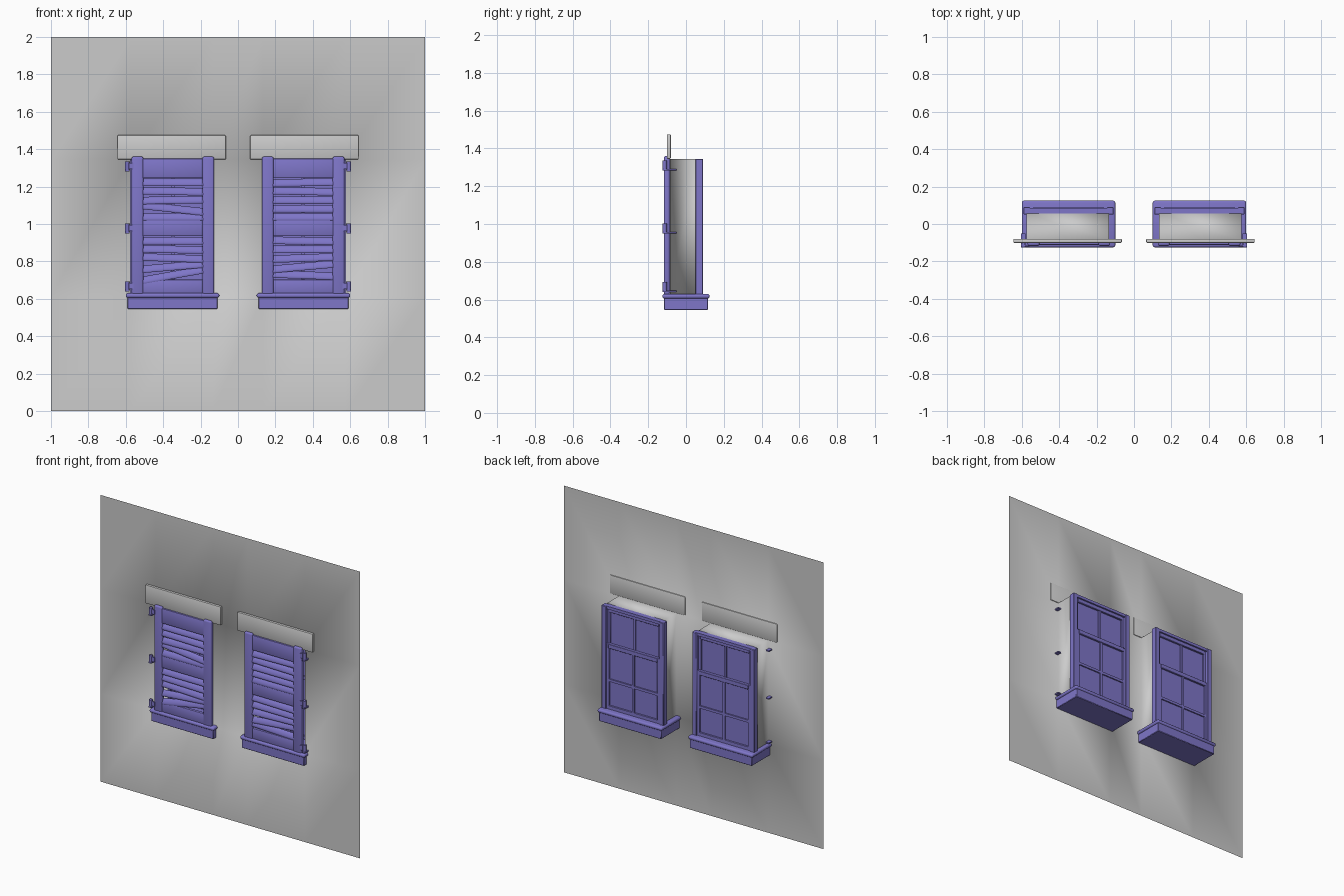
import bpy, bmesh, math
from mathutils import Matrix, Vector

if "Cube" in bpy.data.objects:
    bpy.data.objects.remove(bpy.data.objects["Cube"])

purple = bpy.data.materials.new("painted_wood")
purple.diffuse_color = (0.21, 0.18, 0.58, 1)
purple.use_nodes = True
purple.node_tree.nodes["Principled BSDF"].inputs["Base Color"].default_value = purple.diffuse_color


def finish(bm, name, mat=purple, smooth=True):
    me = bpy.data.meshes.new(name)
    bmesh.ops.recalc_face_normals(bm, faces=bm.faces)
    bm.to_mesh(me)
    bm.free()
    ob = bpy.data.objects.new(name, me)
    bpy.context.collection.objects.link(ob)
    if mat:
        me.materials.append(mat)
    if smooth:
        bpy.ops.object.select_all(action='DESELECT')
        ob.select_set(True)
        bpy.context.view_layer.objects.active = ob
        bpy.ops.object.shade_smooth_by_angle(angle=math.radians(40))
    return ob


def add_box(bm, x, y, z, bevel=0.0, seg=2):
    """Box from (min, max) ranges, added to bm with rounded edges."""
    part = bmesh.new()
    size = [abs(r[1] - r[0]) for r in (x, y, z)]
    mid = [(r[0] + r[1]) / 2 for r in (x, y, z)]
    bmesh.ops.create_cube(part, size=1, matrix=Matrix.Translation(mid) @ Matrix.Diagonal((*size, 1)))
    if bevel:
        bmesh.ops.bevel(part, geom=part.edges[:], offset=bevel, segments=seg, profile=0.5, affect='EDGES')
    tmp = bpy.data.meshes.new("tmp")
    part.to_mesh(tmp)
    part.free()
    bm.from_mesh(tmp)
    bpy.data.meshes.remove(tmp)


def add_slat(bm, center, length, tilt):
    """Flattened rod, leaning back, optionally hanging crooked."""
    m = (Matrix.Translation(center) @ Matrix.Rotation(tilt, 4, 'Y') @ Matrix.Rotation(math.radians(-25), 4, 'X')
         @ Matrix.Diagonal((1, 0.35, 1, 1)) @ Matrix.Rotation(math.pi / 2, 4, 'Y'))
    bmesh.ops.create_cone(bm, cap_ends=True, segments=12, radius1=0.022, radius2=0.022, depth=length, matrix=m)


# Wall with two openings, their edges drawn back into reveals
WALL = -0.085
bm = bmesh.new()
xs = [-1, -0.576, -0.133, 0.133, 0.576, 1]
zs = [0, 0.615, 1.345, 2]
v = [[bm.verts.new((x, WALL, z)) for z in zs] for x in xs]
for i in range(5):
    for j in range(3):
        if not (j == 1 and i in (1, 3)):
            bm.faces.new((v[i][j], v[i + 1][j], v[i + 1][j + 1], v[i][j + 1]))
rim = [e for e in bm.edges if e.is_boundary
       and all(abs(p.co.x) < 0.99 and 0.01 < p.co.z < 1.99 for p in e.verts)]
new = bmesh.ops.extrude_edge_only(bm, edges=rim)["geom"]
bmesh.ops.translate(bm, verts=[g for g in new if isinstance(g, bmesh.types.BMVert)], vec=(0, 0.14, 0))
wall = finish(bm, "wall", None, False)
wall.data.shade_smooth()

SLAT_Z = [1.222, 1.175, 1.128, 1.082, 1.038, 0.91, 0.864, 0.818, 0.772, 0.727]
TILTS = {-1: {1: 1, 2: -1, 3: 6, 6: 1, 7: 2, 8: -5, 9: -10},
         1: {0: -1, 1: 1, 5: 1, 7: -2, 8: -5, 9: 2}}

for s, side in ((-1, "left"), (1, "right")):
    def rx(a, b):
        return sorted((s * a, s * b))

    # Lintel slab above the opening
    bm = bmesh.new()
    add_box(bm, rx(0.065, 0.645), (-0.101, -0.08), (1.345, 1.475), 0.005)
    finish(bm, side + "_lintel", None)

    # Sill block with rounded cap
    bm = bmesh.new()
    add_box(bm, rx(0.11, 0.59), (-0.116, 0.117), (0.545, 0.615), 0.003, 1)
    add_box(bm, rx(0.1, 0.6), (-0.125, 0.125), (0.605, 0.63), 0.011, 3)
    finish(bm, side + "_sill")

    # Window frame
    bm = bmesh.new()
    for a, b in ((0.11, 0.145), (0.555, 0.59)):
        add_box(bm, rx(a, b), (0.05, 0.09), (0.62, 1.345), 0.003, 1)
    add_box(bm, rx(0.14, 0.56), (0.05, 0.085), (1.325, 1.345))
    finish(bm, side + "_window_frame")

    # Sashes: (name, bottom, top, back of pane, rows)
    for name, z0, z1, y, rows in (("upper", 1.05, 1.33, 0.052, 1), ("lower", 0.625, 1.085, 0.066, 2)):
        bm = bmesh.new()
        yr = (y, y + 0.018)
        for a, b in ((0.14, 0.165), (0.535, 0.56)):
            add_box(bm, rx(a, b), yr, (z0, z1), 0.002, 1)
        add_box(bm, rx(0.16, 0.54), yr, (z0, z0 + 0.03), 0.002, 1)
        add_box(bm, rx(0.16, 0.54), (y, y + 0.022), (z1 - 0.03, z1), 0.002, 1)
        add_box(bm, rx(0.342, 0.358), yr, (z0, z1 - 0.01))
        if rows == 2:
            add_box(bm, rx(0.16, 0.54), yr, (0.822, 0.84))
        finish(bm, f"{side}_{name}_sash")
        bm = bmesh.new()
        add_box(bm, rx(0.15, 0.55), (y + 0.006, y + 0.009), (z0 + 0.01, z1 - 0.01))
        finish(bm, f"{side}_{name}_pane", smooth=False)

    # Shutter stiles and rails
    bm = bmesh.new()
    for a, b in ((0.127, 0.19), (0.506, 0.569)):
        add_box(bm, rx(a, b), (-0.117, -0.086), (0.622, 1.36), 0.01, 3)
    for a, b in ((1.245, 1.35), (0.935, 1.022), (0.625, 0.702)):
        add_box(bm, rx(0.18, 0.516), (-0.112, -0.09), (a, b), 0.006, 2)
    finish(bm, side + "_shutter_frame")

    # Louvre slats, a few hanging crooked
    bm = bmesh.new()
    for i, z in enumerate(SLAT_Z):
        tilt = math.radians(TILTS[s].get(i, 0))
        add_slat(bm, Vector((s * 0.348, -0.102, z)), 0.33, tilt)
    finish(bm, side + "_shutter_slats")

    # Rod joining the slats
    bm = bmesh.new()
    for a, b in ((1.03, 1.25), (0.7, 0.94)):
        add_box(bm, rx(0.34, 0.356), (-0.09, -0.082), (a, b))
    finish(bm, side + "_tilt_rod")

    # Hinges: barrel, strap and wall spike
    bm = bmesh.new()
    for z in (1.285, 0.953, 0.643):
        bmesh.ops.create_cone(bm, cap_ends=True, segments=12, radius1=0.012, radius2=0.012, depth=0.05,
                              matrix=Matrix.Translation((s * 0.593, -0.113, z + 0.025)))
        add_box(bm, rx(0.56, 0.593), (-0.119, -0.111), (z + 0.01, z + 0.042))
        add_box(bm, rx(0.581, 0.605), (-0.125, -0.05), (z - 0.003, z + 0.005))
    finish(bm, side + "_hinges")
